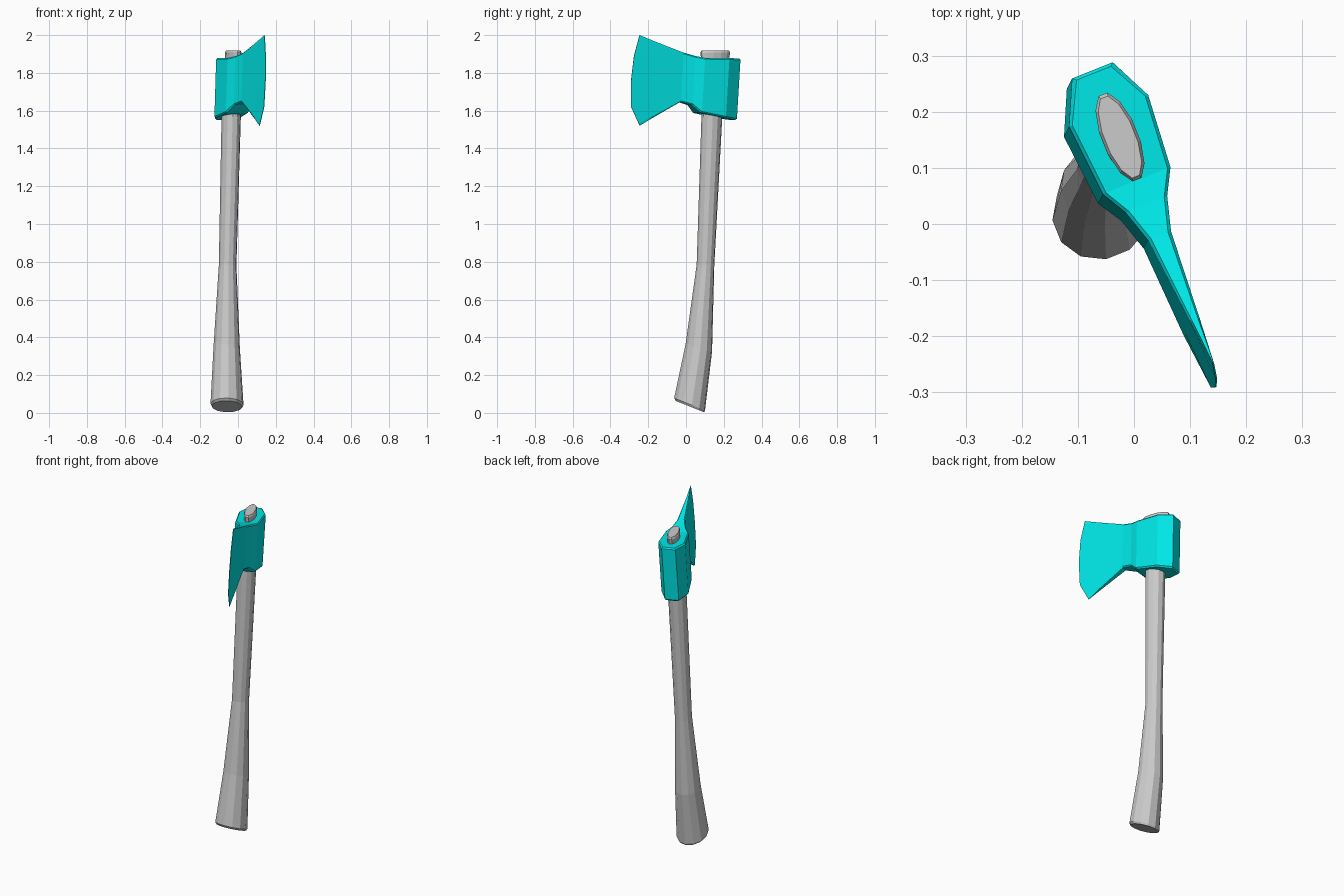
import bpy
from math import sin, cos, pi, radians

if "Cube" in bpy.data.objects:
    bpy.data.objects.remove(bpy.data.objects["Cube"])

ANG = radians(21.8)            # turn of the axe about the vertical
SIN, COS = sin(ANG), cos(ANG)


def place(cx, cy, u, v):
    """u runs from poll to cutting edge, v runs across the head."""
    return cx + u * SIN + v * COS, cy - u * COS + v * SIN


def loft(name, rings):
    """Skin a stack of rings (bottom to top), closing both ends with quad strips."""
    m = len(rings[0])
    verts = [p for r in rings for p in r]
    faces = []
    for k in range(len(rings) - 1):
        a, b = k * m, (k + 1) * m
        for i in range(m):
            j = (i + 1) % m
            faces.append((a + i, a + j, b + j, b + i))
    top = (len(rings) - 1) * m
    for i in range(m // 2 - 1):
        q = (i, i + 1, m - 2 - i, m - 1 - i)
        faces.append(tuple(reversed(q)))
        faces.append(tuple(top + n for n in q))
    mesh = bpy.data.meshes.new(name)
    mesh.from_pydata(verts, [], faces)
    mesh.validate()
    obj = bpy.data.objects.new(name, mesh)
    bpy.context.collection.objects.link(obj)
    return obj


# Handle: centre x, y, z, half depth, half width, slope of the section in y
SIDES = 12
sections = [
    (-0.058, 0.020, 0.034, 0.074, 0.080, -0.40),
    (-0.058, 0.019, 0.046, 0.080, 0.087, -0.40),
    (-0.060, 0.068, 0.345, 0.069, 0.069, -0.30),
    (-0.055, 0.103, 0.780, 0.046, 0.046, -0.10),
    (-0.036, 0.137, 1.570, 0.055, 0.050, 0.0),
    (-0.026, 0.153, 1.860, 0.075, 0.031, 0.0),
    (-0.025, 0.155, 1.908, 0.083, 0.032, 0.0),
    (-0.025, 0.155, 1.918, 0.077, 0.027, 0.0),
]
rings = []
for cx, cy, z, a, b, slope in sections:
    ring = []
    for i in range(SIDES):
        t = 2 * pi * (i + 0.5) / SIDES
        x, y = place(cx, cy, -a * 1.02 * cos(t), b * 1.02 * sin(t))
        # order runs poll -> edge on +v side, then back: reversed winding fixed below
        ring.append((x, y, z + slope * (y - cy)))
    rings.append(ring[::-1])
handle = loft("handle", [r[::-1] for r in rings])

# Axe head stations: u, half thickness, bottom z, top z
stations = [
    (-0.130, 0.039, 1.550, 1.877),
    (-0.052, 0.076, 1.562, 1.878),
    (0.082, 0.065, 1.588, 1.880),
    (0.128, 0.040, 1.630, 1.890),
    (0.190, 0.022, 1.646, 1.908),
    (0.355, 0.009, 1.552, 1.968),
]
# Levels: height fraction, inset, u of the cutting edge
levels = [(0.0, 0.006, 0.407), (0.025, 0.0, 0.413), (0.21, 0.0, 0.462),
          (0.50, 0.0, 0.471), (0.77, 0.0, 0.463), (0.975, 0.0, 0.441),
          (1.0, 0.006, 0.438)]
rings = []
for t, inset, edge_u in levels:
    sides = {1: [], -1: []}
    for side in (1, -1):
        for n, (u, w, zb, zt) in enumerate(stations + [(edge_u, 0.0015, 1.52, 2.0)]):
            z = zb + (zt - zb) * t
            w = max(w - inset, w * 0.6)
            if n == 0:
                u += inset
            x, y = place(-0.025, 0.155, u, side * w)
            # lean of the head along the handle
            sides[side].append((x + 0.03 * (z - 1.9), y + 0.06 * (z - 1.9), z))
    rings.append(sides[1] + sides[-1][::-1])
head = loft("axe_head", rings)

mat = bpy.data.materials.new("cyan_head")
mat.diffuse_color = (0.0, 0.8, 0.8, 1.0)
mat.use_nodes = True
mat.node_tree.nodes["Principled BSDF"].inputs["Base Color"].default_value = mat.diffuse_color
head.data.materials.append(mat)

# Consistent outward faces
import bmesh
for obj in (handle, head):
    bm = bmesh.new()
    bm.from_mesh(obj.data)
    bmesh.ops.recalc_face_normals(bm, faces=bm.faces)
    bm.to_mesh(obj.data)
    bm.free()
